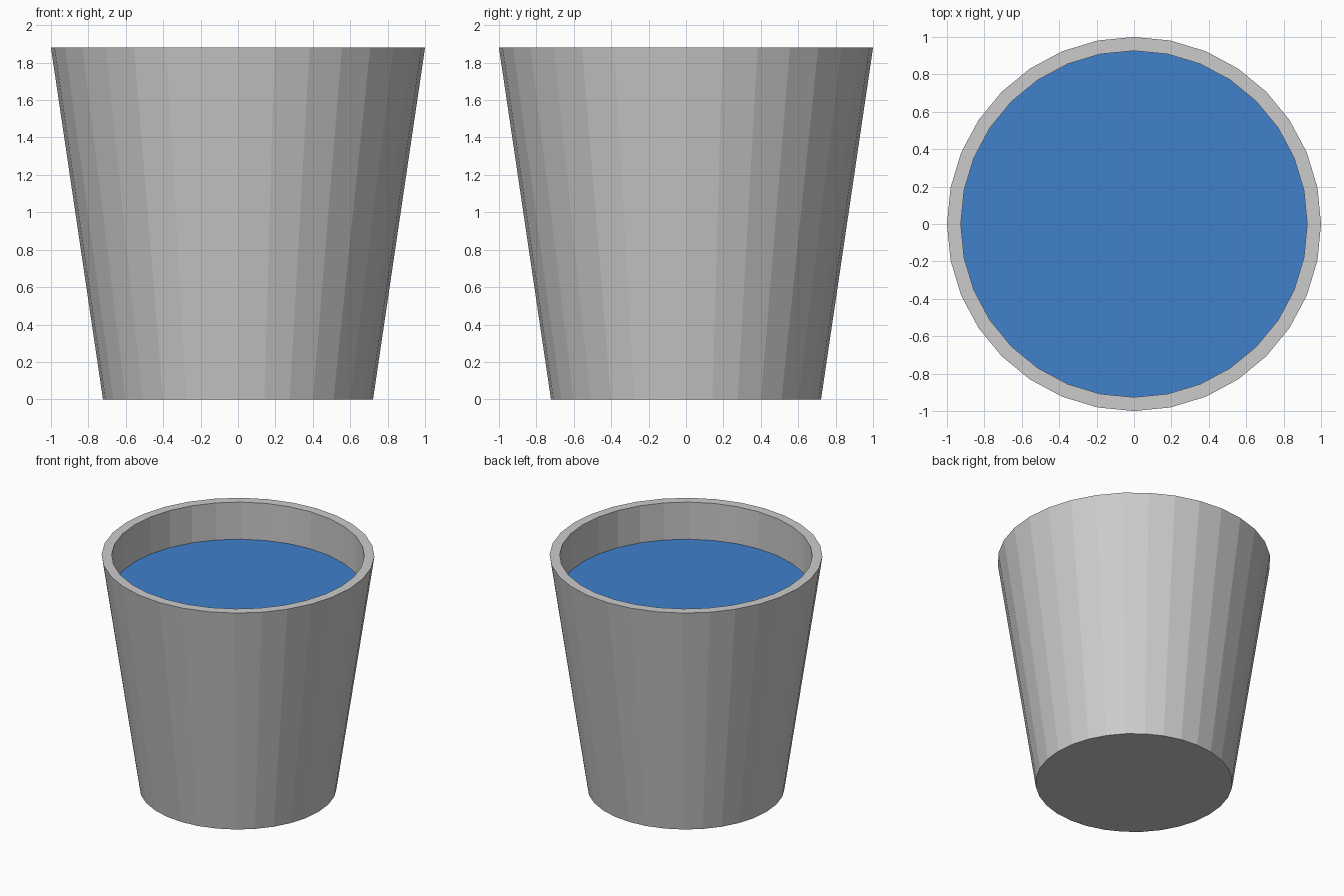
import bpy, bmesh
from math import cos, sin, tau

if "Cube" in bpy.data.objects:
    bpy.data.objects.remove(bpy.data.objects["Cube"])

SIDES = 32
HEIGHT = 1.88
WATER_Z = 1.58
INNER_R = 0.926


def ring(bm, radius, z):
    return [bm.verts.new((radius * cos(tau * i / SIDES), radius * sin(tau * i / SIDES), z))
            for i in range(SIDES)]


def finish(bm, name):
    mesh = bpy.data.meshes.new(name)
    bm.to_mesh(mesh)
    bm.free()
    obj = bpy.data.objects.new(name, mesh)
    bpy.context.collection.objects.link(obj)
    return obj


# Bucket: base, tapered outer wall, flat rim, straight inner wall down to the water
bm = bmesh.new()
profile = [(0.722, 0), (1.0, HEIGHT), (INNER_R, HEIGHT), (INNER_R, WATER_Z)]
rings = [ring(bm, r, z) for r, z in profile]
for low, high in zip(rings, rings[1:]):
    for i in range(SIDES):
        j = (i + 1) % SIDES
        bm.faces.new((low[i], low[j], high[j], high[i]))
bm.faces.new(rings[0][::-1])
finish(bm, "bucket")

# Water surface closing the inside
bm = bmesh.new()
bm.faces.new(ring(bm, INNER_R, WATER_Z))
water = finish(bm, "water")
blue = bpy.data.materials.new("water_blue")
blue.diffuse_color = (0.05, 0.22, 0.60, 1)
blue.use_nodes = True
blue.node_tree.nodes["Principled BSDF"].inputs["Base Color"].default_value = blue.diffuse_color
water.data.materials.append(blue)
